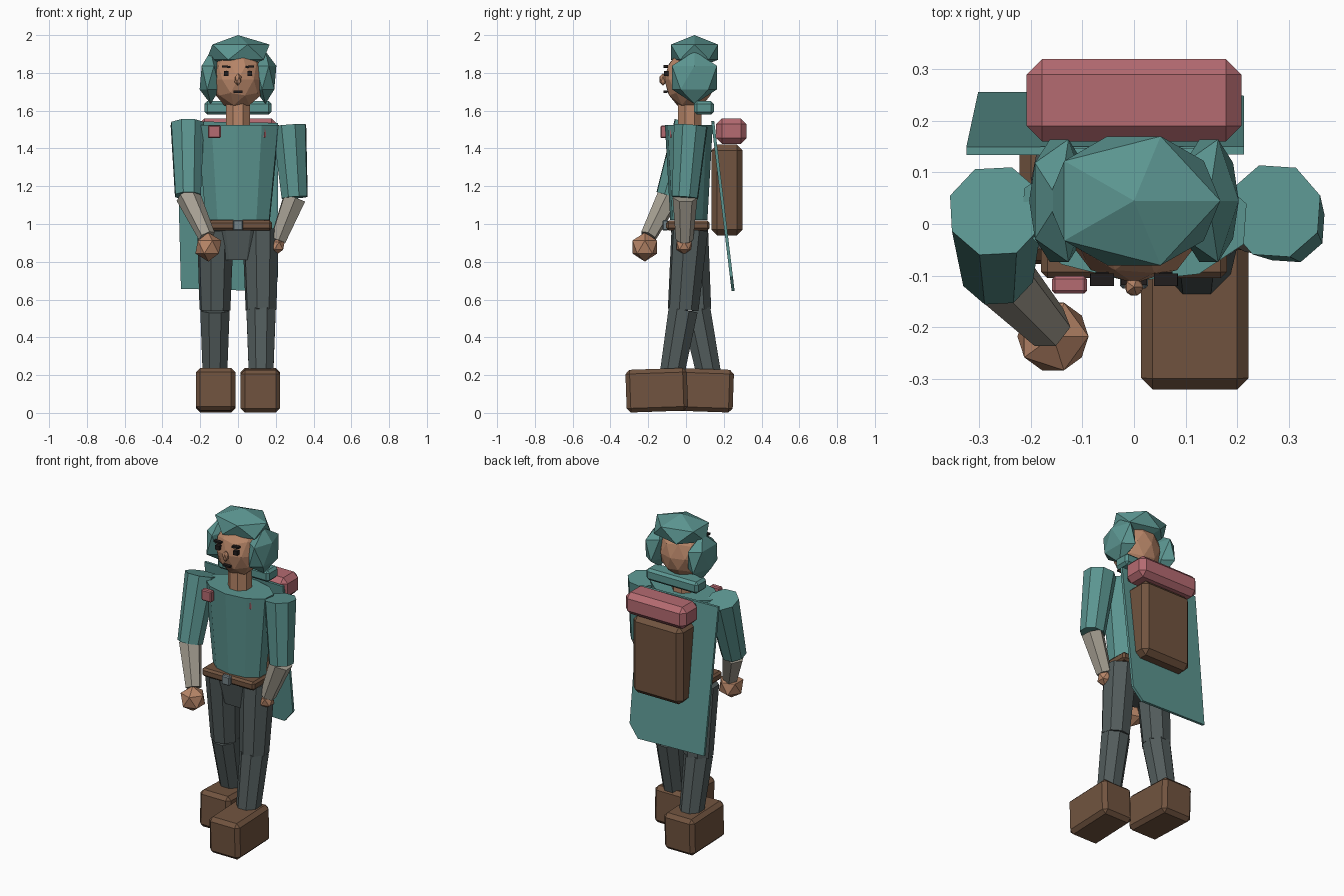
import bpy, bmesh, math
from mathutils import Vector, Matrix, Euler

if "Cube" in bpy.data.objects:
    bpy.data.objects.remove(bpy.data.objects["Cube"])

def mat(name, r, g, b):
    m = bpy.data.materials.new(name)
    m.diffuse_color = (r, g, b, 1)
    m.use_nodes = True
    m.node_tree.nodes["Principled BSDF"].inputs["Base Color"].default_value = m.diffuse_color
    return m

TEAL = mat("teal", .105, .30, .28)
SKIN = mat("skin", .48, .24, .14)
BROWN = mat("brown", .165, .088, .05)
PINK = mat("pink", .46, .145, .165)
GREY = mat("dark_grey", .085, .107, .107)
LINEN = mat("linen", .38, .35, .29)
STEEL = mat("steel", .17, .22, .24)
BLACK = mat("black", .015, .012, .012)

def finish(name, bm, m):
    bmesh.ops.recalc_face_normals(bm, faces=bm.faces)
    me = bpy.data.meshes.new(name)
    bm.to_mesh(me)
    bm.free()
    me.materials.append(m)
    ob = bpy.data.objects.new(name, me)
    bpy.context.collection.objects.link(ob)
    return ob

def box(name, c, size, m, bevel=0, rot=(0, 0, 0)):
    bm = bmesh.new()
    bmesh.ops.create_cube(bm, size=1)
    bmesh.ops.scale(bm, vec=size, verts=bm.verts)
    if bevel:
        bmesh.ops.bevel(bm, geom=bm.edges[:], offset=bevel, segments=1, affect='EDGES')
    ob = finish(name, bm, m)
    ob.location = c
    ob.rotation_euler = [math.radians(a) for a in rot]
    return ob

def blob(name, c, r, m, sub=1):
    bm = bmesh.new()
    bmesh.ops.create_icosphere(bm, subdivisions=sub, radius=1)
    bmesh.ops.scale(bm, vec=r, verts=bm.verts)
    ob = finish(name, bm, m)
    ob.location = c
    return ob

def limb(name, a, b, ra, rb, m, n=8, flat=1, twist=0):
    """Tapered prism from a (radius ra) to b (radius rb); flat squashes its depth."""
    a, b = Vector(a), Vector(b)
    d = b - a
    bm = bmesh.new()
    bmesh.ops.create_cone(bm, cap_ends=True, segments=n, radius1=ra, radius2=rb, depth=d.length)
    bmesh.ops.rotate(bm, matrix=Matrix.Rotation(math.radians(twist), 3, 'Z'), verts=bm.verts)
    bmesh.ops.scale(bm, vec=(1, flat, 1), verts=bm.verts)
    ob = finish(name, bm, m)
    ob.rotation_mode = 'QUATERNION'
    ob.rotation_quaternion = Vector((0, 0, 1)).rotation_difference(d)
    ob.location = (a + b) / 2
    return ob

# Head and hair
blob("head", (0, .02, 1.765), (.142, .135, .16), SKIN, 2)
blob("hair_top", (0, .045, 1.91), (.187, .147, .09), TEAL)
box("hair_nape", (0, .095, 1.615), (.354, .104, .072), TEAL, .015)
limb("neck", (0, .02, 1.48), (0, .02, 1.64), .068, .068, SKIN, 8, 1, 22.5)

# Face
blob("nose", (0, -.122, 1.765), (.02, .02, .034), SKIN)
box("mouth", (0, -.108, 1.7), (.05, .02, .011), BLACK)
for s, side in ((-1, "left"), (1, "right")):
    blob("hair_" + side, (s * .145, .045, 1.775), (.065, .14, .14), TEAL)
    box("eye_" + side, (s * .062, -.105, 1.797), (.026, .024, .026), BLACK)
    box("brow_" + side, (s * .062, -.108, 1.833), (.046, .024, .011), BLACK, 0, (0, -s * 5, 0))

# Torso, belt and pelvis
torso = limb("torso", (0, .015, 1.02), (0, .015, 1.525), .176, .227, TEAL, 10, .56)
torso.rotation_mode = 'XYZ'
torso.rotation_euler = (0, 0, math.radians(-4))
box("belt", (0, .01, .992), (.36, .23, .052), BROWN, .012)
box("buckle", (0, -.11, .993), (.055, .03, .056), STEEL, .006)
limb("pelvis", (0, .015, .81), (0, .015, .985), .12, .178, GREY, 8, .6, 22.5)

# Strap pads on the chest
box("strap_pad_left", (-.125, -.118, 1.488), (.068, .034, .068), PINK, .006)
box("strap_pad_right", (.125, -.07, 1.488), (.045, .03, .068), PINK, .006)

# Legs: +x steps forward, -x steps back
for name, x, knee_y, ankle_y, foot_y, tilt in (("right", .122, -.015, -.075, -.155, 2),
                                               ("left", -.122, .052, .122, .088, -2)):
    knee = (x, knee_y, .545)
    limb("thigh_" + name, (x * .98, .02, .97), knee, .1, .084, GREY, 8, 1, 22.5)
    limb("shin_" + name, knee, (x, ankle_y, .2), .084, .07, GREY, 8, 1, 22.5)
    box("boot_" + name, (.118 if x > 0 else -.118, foot_y, .12), (.208, .325, .226),
        BROWN, .022, (tilt, 0, 0))

# Arms: shoulder, elbow, wrist, then hand
for name, sh, el, wr, hand, hr in (
        ("left", (-.268, .025, 1.53), (-.265, -.09, 1.15), (-.165, -.2, .935), (-.157, -.218, .878), .077),
        ("right", (.272, .025, 1.52), (.3, -.005, 1.14), (.212, -.008, .915), (.205, -.01, .885), .047)):
    limb("sleeve_" + name, sh, el, .094, .073, TEAL, 8, 1, 22.5)
    limb("forearm_" + name, el, wr, .066, .046, LINEN, 6)
    blob("hand_" + name, hand, (hr, hr, hr), SKIN)

# Cloak: thin panel leaning back
bm = bmesh.new()
outline = [(-.325, 1.545), (.213, 1.535), (.213, .72), (.15, .645), (-.302, .657)]
face = bm.faces.new([bm.verts.new((x, .15 + (1.54 - z) * .12, z)) for x, z in outline])
ext = bmesh.ops.extrude_face_region(bm, geom=[face], use_keep_orig=True)
bmesh.ops.translate(bm, vec=(0, -.016, 0),
                    verts=[v for v in ext["geom"] if isinstance(v, bmesh.types.BMVert)])
finish("cloak", bm, TEAL)

# Backpack and bedroll
box("backpack", (0, .217, 1.18), (.34, .165, .48), BROWN, .03)
box("bedroll", (0, .24, 1.492), (.416, .16, .135), PINK, .03)
